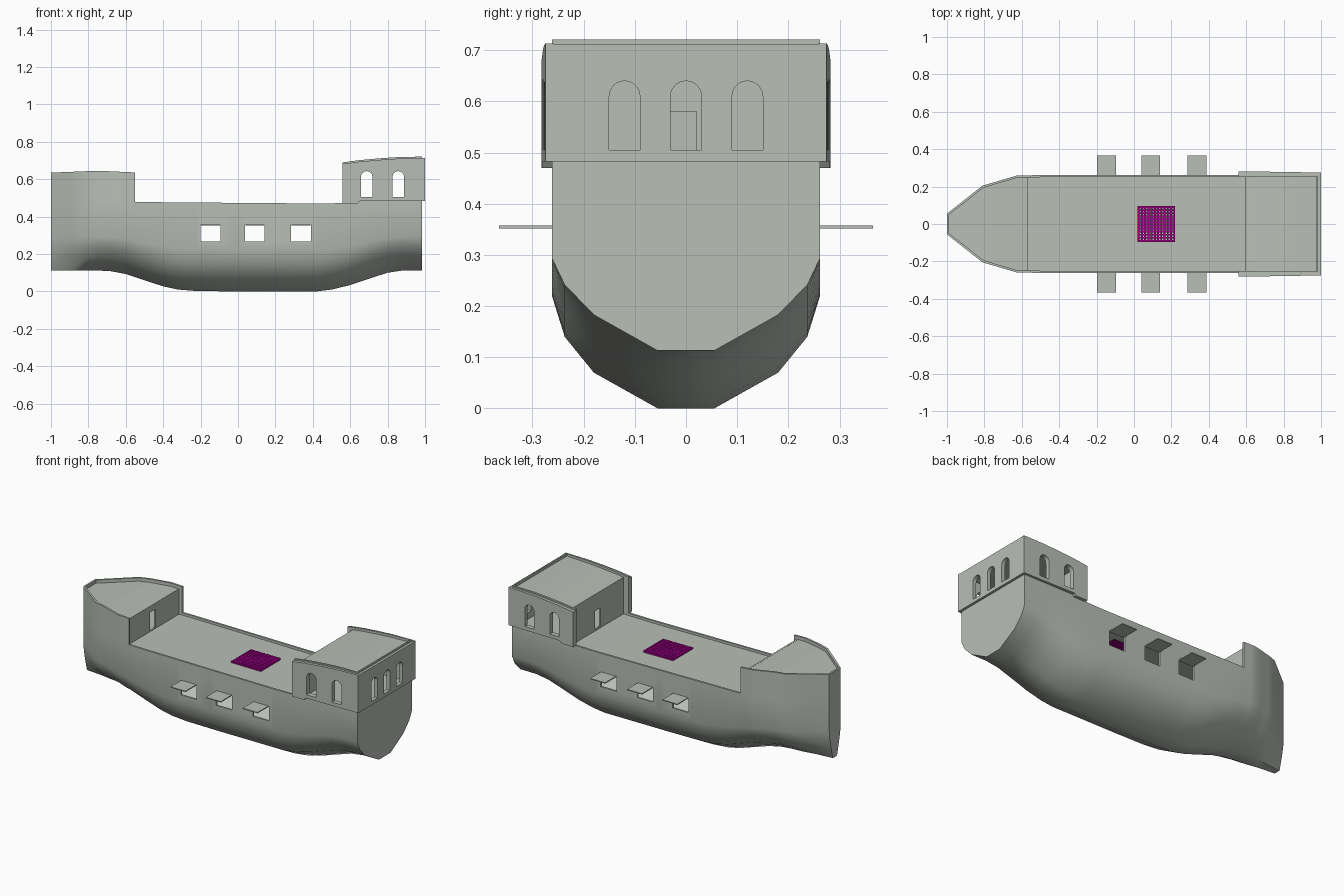
import bpy, bmesh, math

cube = bpy.data.objects.get("Cube")
if cube:
    bpy.data.objects.remove(cube, do_unlink=True)


def material(name, color):
    m = bpy.data.materials.new(name)
    m.use_nodes = True
    m.diffuse_color = color
    m.node_tree.nodes["Principled BSDF"].inputs["Base Color"].default_value = color
    return m


GREY = material("pale grey green", (0.48, 0.52, 0.47, 1))
MAGENTA = material("dark magenta", (0.36, 0.0, 0.25, 1))


def finish(name, bm, mat=GREY):
    bmesh.ops.recalc_face_normals(bm, faces=bm.faces[:])
    me = bpy.data.meshes.new(name)
    bm.to_mesh(me)
    bm.free()
    me.materials.append(mat)
    ob = bpy.data.objects.new(name, me)
    bpy.context.scene.collection.objects.link(ob)
    return ob


def interp(x, table):
    for (xa, a), (xb, b) in zip(table, table[1:]):
        if x <= xb:
            return a + (b - a) * max(0, (x - xa) / (xb - xa))
    return table[-1][1]


def add_box(bm, x0, x1, y0, y1, z0, z1):
    vs = bmesh.ops.create_cube(bm, size=1)["verts"]
    for v in vs:
        v.co = ((x0 + x1) / 2 + v.co.x * (x1 - x0),
                (y0 + y1) / 2 + v.co.y * (y1 - y0),
                (z0 + z1) / 2 + v.co.z * (z1 - z0))


def add_prism(bm, loop_a, loop_b):
    a = [bm.verts.new(p) for p in loop_a]
    b = [bm.verts.new(p) for p in loop_b]
    n = len(a)
    bm.faces.new(a)
    bm.faces.new(b[::-1])
    for i in range(n):
        j = (i + 1) % n
        bm.faces.new((a[i], b[i], b[j], a[j]))


def loft(bm, rings):
    rings = [[bm.verts.new(p) for p in r] for r in rings]
    n = len(rings[0])
    for r, s in zip(rings, rings[1:]):
        for i in range(n):
            j = (i + 1) % n
            bm.faces.new((r[i], s[i], s[j], r[j]))
    bm.faces.new(rings[0])
    bm.faces.new(rings[-1][::-1])


# Curves along the length: half width, keel height and top edges
WIDTH = [(-1, .055), (-.81, .205), (-.63, .258), (-.5, .262), (1, .262)]
KEEL = [(-1, .113), (-.75, .112), (-.68, .108), (-.6, .093), (-.5, .06), (-.4, .027),
        (-.32, .01), (-.22, .002), (0, 0), (.42, 0), (.5, .01), (.6, .034),
        (.7, .068), (.8, .1), (.88, .112), (1, .113)]
SHEER = [(-1, .48), (-.55, .478), (.4, .47), (.56, .472), (1, .48)]
RAISED = [(-1, .635), (-.75, .645), (-.55, .636), (.56, .69), (.65, .702),
          (.75, .711), (.85, .718), (1, .721)]
BOW_END, STERN_START, STERN = -.55, .56, .985

# Hull shell: one open section per station, raised at bow and stern
SECTION = [(.055, 0, 1), (.18, .07, 1), (.237, .14, .9), (.262, .22, .65)]
xs = sorted({-1, -.9, -.81, -.63, BOW_END, STERN_START, .65, .75, .85, STERN}
            | {x for x, _ in KEEL if -.8 < x < .9})
bm = bmesh.new()
stations = []
for x in xs:
    w, k = interp(x, WIDTH), interp(x, KEEL)
    pts = [(max(.02, y * w / .262), z + k * f) for y, z, f in SECTION]
    pts.append((w, interp(x, SHEER)))
    if x <= BOW_END or x >= STERN_START:
        pts.append((w, interp(x, RAISED)))
    stations.append([[bm.verts.new((x, s * y, z)) for y, z in pts] for s in (-1, 1)])
for a, b in zip(stations, stations[1:]):
    bm.faces.new((a[0][0], b[0][0], b[1][0], a[1][0]))
    for s in (0, 1):
        for i in range(min(len(a[s]), len(b[s])) - 1):
            bm.faces.new((a[s][i], b[s][i], b[s][i + 1], a[s][i + 1]))
for end in (stations[0], stations[-1]):
    bm.faces.new(end[0] + end[1][::-1])
hull = finish("hull", bm)
shell = hull.modifiers.new("thickness", "SOLIDIFY")
shell.thickness = .012
shell.offset = -1

# Gallery plates around the stern cabin
bm = bmesh.new()
for s in (-1, 1):
    rings = []
    for x in (.56, .64, .65, .75, .85, 1):
        y, top = interp(x, [(.56, .282), (1, .275)]), interp(x, RAISED) - .008
        low = .47 if x < .645 else .483
        rings.append([(x, s * .258, low), (x, s * y, low), (x, s * y, top), (x, s * .258, top)])
    loft(bm, rings)
side_gallery = finish("side_gallery", bm)
bm = bmesh.new()
add_box(bm, STERN - .004, 1, -.272, .272, .483, .711)
stern_gallery = finish("stern_gallery", bm)


# Decks that follow the curve of the top edge
def deck(name, x0, x1, table, drop):
    inner = [x for x in (-.9, -.81, -.75, -.63, -.55, .4, .65, .75, .85) if x0 < x < x1]
    rings = []
    for x in [x0] + inner + [x1]:
        y, z = interp(x, WIDTH) - .007, interp(x, table) - drop
        rings.append([(x, -y, z), (x, y, z), (x, y, z - .01), (x, -y, z - .01)])
    bm = bmesh.new()
    loft(bm, rings)
    return finish(name, bm)


main_deck = deck("main_deck", -.994, .979, SHEER, .014)
deck("bow_deck", -.994, -.57, RAISED, .02)
deck("cabin_roof", .595, .979, RAISED, .014)

# Bulkheads with doorways
bulkheads = []
for name, x, top in (("bow_bulkhead", -.58, .618), ("cabin_bulkhead", .595, .68)):
    bm = bmesh.new()
    add_box(bm, x, x + .01, -.254, .254, .455, top)
    bulkheads.append(finish(name, bm))


# Cutter for gun ports, arched windows, doorways and the hatch
def arch(center, half, z0, z1):
    pts = [(center - half, z0), (center + half, z0)]
    for i in range(13):
        t = math.pi * i / 12
        pts.append((center + half * math.cos(t), z1 - half + half * math.sin(t)))
    return pts


PORTS = (-.147, .09, .337)
bm = bmesh.new()
for x in PORTS:
    add_box(bm, x - .053, x + .053, -.4, .4, .267, .357)
for x in (.688, .857):
    p = arch(x, .031, .505, .643)
    add_prism(bm, [(u, -.4, v) for u, v in p], [(u, .4, v) for u, v in p])
for y in (-.12, 0, .12):
    p = arch(y, .03, .505, .64)
    add_prism(bm, [(.95, u, v) for u, v in p], [(1.1, u, v) for u, v in p])
for x in (-.575, .6):
    add_box(bm, x - .02, x + .02, -.03, .021, .468, .58)
add_box(bm, .03, .21, -.085, .085, .4, .465)
cutter = finish("opening_cutter", bm)
cutter.hide_render = True

for ob in [hull, side_gallery, stern_gallery, main_deck] + bulkheads:
    cut = ob.modifiers.new("openings", "BOOLEAN")
    cut.object = cutter
    cut.operation = "DIFFERENCE"
    cut.solver = "EXACT"
    cut.use_self = ob is hull
    deps = bpy.context.evaluated_depsgraph_get()
    mesh = bpy.data.meshes.new_from_object(ob.evaluated_get(deps))
    ob.modifiers.clear()
    ob.data = mesh
bpy.data.objects.remove(cutter, do_unlink=True)

# Raised gun port lids
for s, side in ((-1, "right"), (1, "left")):
    for i, x in enumerate(PORTS):
        bm = bmesh.new()
        y0, y1 = sorted((s * .256, s * .365))
        add_box(bm, x - .05, x + .05, y0, y1, .352, .358)
        finish(f"{side}_port_lid_{i + 1}", bm)

# Hatch grating: crossed bars
bm = bmesh.new()
BARS = 12
for i in range(BARS):
    t = i / (BARS - 1)
    x, y = .025 + .19 * t, -.09 + .18 * t
    add_box(bm, x - .005, x + .005, -.095, .095, .456, .468)
    add_box(bm, .02, .22, y - .005, y + .005, .457, .467)
finish("hatch_grating", bm, MAGENTA)

# Smooth shading on the curved parts
bpy.ops.object.select_all(action="DESELECT")
for ob in (hull, side_gallery):
    ob.select_set(True)
bpy.context.view_layer.objects.active = hull
bpy.ops.object.shade_smooth_by_angle(angle=math.radians(35))
